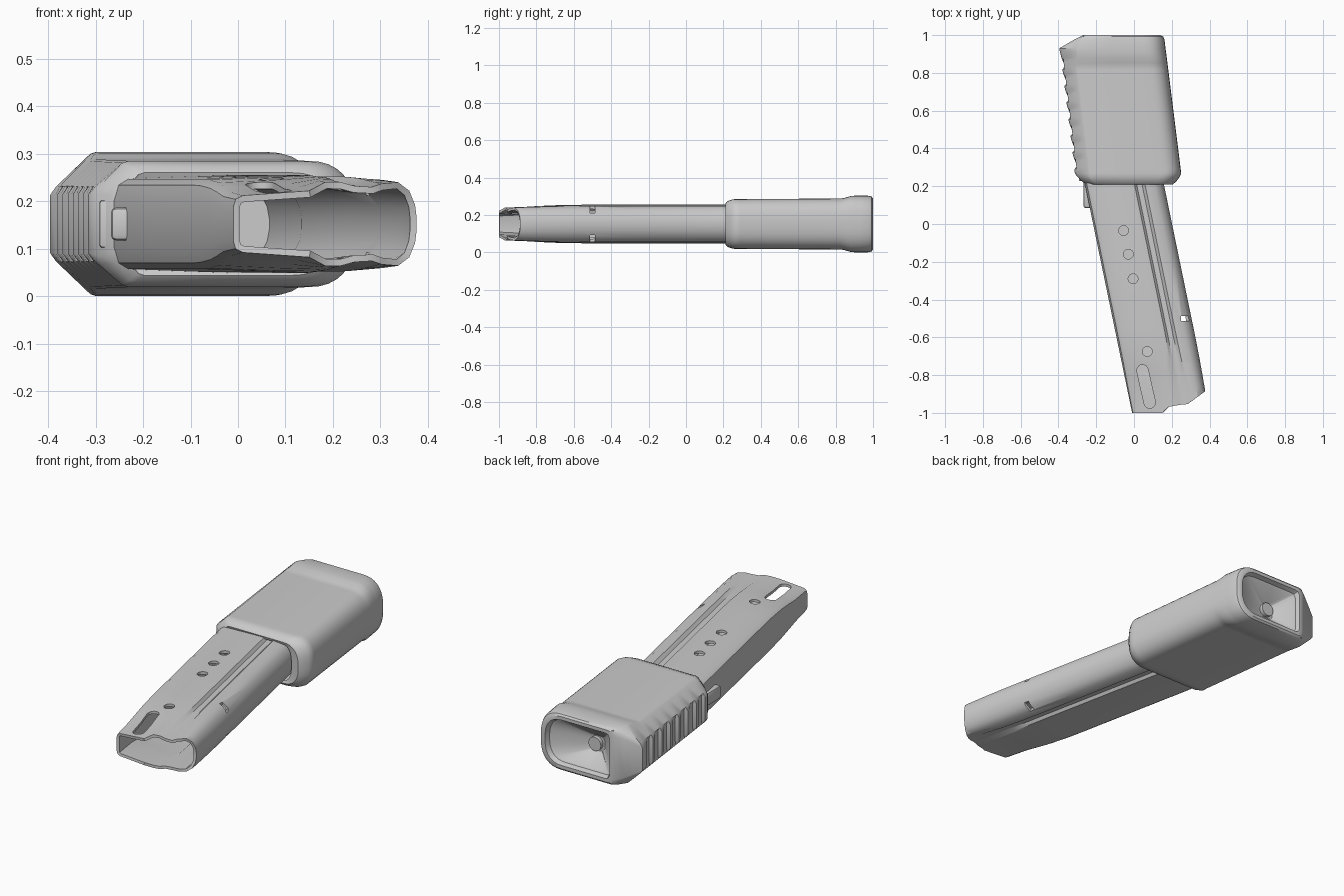
import bpy, bmesh, math
from mathutils import Matrix

if "Cube" in bpy.data.objects:
    bpy.data.objects.remove(bpy.data.objects["Cube"])

ZC = 0.152


def obj_from(bm, name):
    me = bpy.data.meshes.new(name)
    bmesh.ops.recalc_face_normals(bm, faces=bm.faces)
    bm.to_mesh(me)
    bm.free()
    ob = bpy.data.objects.new(name, me)
    bpy.context.collection.objects.link(ob)
    return ob


def loft(name, halves, cap_end=True):
    """Skin rings; each half ring is a list of (x, y, half width), mirrored about z = ZC."""
    bm = bmesh.new()
    rings = []
    for h in halves:
        pts = [(x, y, ZC + w) for x, y, w in h] + [(x, y, ZC - w) for x, y, w in reversed(h)]
        rings.append([bm.verts.new(p) for p in pts])
    for a, b in zip(rings, rings[1:]):
        n = len(a)
        for i in range(n):
            j = (i + 1) % n
            bm.faces.new((a[i], a[j], b[j], b[i]))
    if cap_end:
        bm.faces.new(rings[-1])
    return obj_from(bm, name)


def smooth(ob, angle=35):
    bpy.ops.object.select_all(action='DESELECT')
    ob.select_set(True)
    bpy.context.view_layer.objects.active = ob
    bpy.ops.object.shade_smooth_by_angle(angle=math.radians(angle))


def apply_mods(ob):
    bpy.context.view_layer.objects.active = ob
    for m in list(ob.modifiers):
        bpy.ops.object.modifier_apply(modifier=m.name)


def box(name, x0, x1, y0, y1, z0, z1, bevel=0):
    bm = bmesh.new()
    bmesh.ops.create_cube(bm, size=1)
    bmesh.ops.scale(bm, vec=(x1 - x0, y1 - y0, z1 - z0), verts=bm.verts)
    bmesh.ops.translate(bm, vec=((x0 + x1) / 2, (y0 + y1) / 2, (z0 + z1) / 2), verts=bm.verts)
    if bevel:
        bmesh.ops.bevel(bm, geom=bm.edges[:], offset=bevel, segments=2, affect='EDGES', profile=0.5)
    return obj_from(bm, name)


def capsule(name, x0, y0, x1, y1, r, z0, z1):
    """Upright prism with round ends between two points (a cylinder if they coincide)."""
    bm = bmesh.new()
    a = math.atan2(y1 - y0, x1 - x0)
    vs = []
    for cx, cy, off in ((x1, y1, a - math.pi / 2), (x0, y0, a + math.pi / 2)):
        for i in range(10):
            t = off + math.pi * (i + (0.5 if (x0, y0) == (x1, y1) else 0)) / (10 if (x0, y0) == (x1, y1) else 9)
            vs.append(bm.verts.new((cx + r * math.cos(t), cy + r * math.sin(t), z0)))
    f = bm.faces.new(vs)
    top = bmesh.ops.extrude_face_region(bm, geom=[f])['geom']
    bmesh.ops.translate(bm, vec=(0, 0, z1 - z0),
                        verts=[v for v in top if isinstance(v, bmesh.types.BMVert)])
    return obj_from(bm, name)


# Tube: slanted hollow body with side grooves, narrowing to the lips
BODY = [(0, .05), (.01, .082), (.03, .095), (.16, .1), (.245, .103), (.262, .1), (.274, .086),
        (.302, .086), (.318, .1), (.365, .095), (.395, .075), (.413, .04), (.418, .012)]
LIPS = [(0, .035), (.005, .052), (.02, .06), (.16, .07), (.20, .088), (.235, .088), (.265, .08),
        (.302, .078), (.325, .085), (.365, .088), (.392, .07), (.406, .04), (.41, .012)]


def rear_x(y):
    return -0.01 - 0.2066 * (y + 1) if y < .26 else -0.27 - 0.125 * (y - .26)


def lip_y(u):
    stops = [(0, -1), (.16, -1), (.2, -.968), (.26, -.957), (.3, -.955), (.42, -.88)]
    for (a, ya), (b, yb) in zip(stops, stops[1:]):
        if u <= b:
            return ya + (yb - ya) * (u - a) / (b - a)
    return -.88


def tube_ring(y, k, end=False):
    out = []
    for (u0, w0), (u1, w1) in zip(BODY, LIPS):
        u, w = u0 + (u1 - u0) * k, w0 + (w1 - w0) * k
        yy = lip_y(u) if end else y
        out.append((rear_x(yy) + u, yy, w))
    return out


rings = [tube_ring(-1, 1, True)]
rings += [tube_ring(y, k) for y, k in ((-.87, .8), (-.80, .5), (-.72, .22), (-.62, .05), (-.55, 0),
                                       (-.2, 0), (.26, 0), (.84, 0))]
tube = loft("tube_body", rings)
sol = tube.modifiers.new("wall", 'SOLIDIFY')
sol.thickness = 0.014
sol.offset = -1

# Round witness holes, long slot and catch notches
cutters = [capsule("hole_cutter", x, y, x, y, .026, .19, .32)
           for x, y in ((-.055, -.035), (-.03, -.16), (-.005, -.29), (.07, -.675))]
cutters.append(capsule("slot_cutter", .045, -.775, .083, -.945, .03, .17, .32))
for s in (-1, 1):
    z0, z1 = sorted((ZC + s * .06, ZC + s * .13))
    cutters.append(box("notch_cutter", .25, .305, -.513, -.487, z0, z1))
for c in cutters:
    c.hide_render = True
    m = tube.modifiers.new("cut", 'BOOLEAN')
    m.operation = 'DIFFERENCE'
    m.solver = 'EXACT'
    m.object = c
apply_mods(tube)
for c in cutters:
    bpy.data.objects.remove(c, do_unlink=True)
smooth(tube)


# Base sleeve: chamfered rear, rounded front, flared end and pocket
def sleeve_ring(y, xl, xr, w, flat, cham, rnd, dent=0, wr=None):
    h = [(xl + dent, y, flat * .92), (xl + .012, y, flat + .012 * (w - flat) / max(cham, .012)),
         (xl + cham, y, (wr or w) - .004), (xl + cham + .012, y, w)]
    h.append(((xl + cham + xr - rnd) / 2, y, w))
    for i in range(9):
        t = math.radians(4 + 86 * (8 - i) / 8)
        h.append((xr - rnd + rnd * math.cos(t) ** .85, y, w * math.sin(t) ** .75))
    return h


def side(y):
    return -0.312 - 0.122 * (y - .26), 0.25 - 0.125 * (y - .27)


R = [sleeve_ring(.215, -.25, .162, .094, .05, .03, .05),
     sleeve_ring(.21, -.25, .205, .108, .06, .04, .09),
     sleeve_ring(.222, -.272, .222, .122, .066, .045, .1),
     sleeve_ring(.25, -.30, .242, .132, .07, .055, .105)]
stations = [(.268, 0)]
for i in range(7):
    y0 = .29 + i * .088
    stations += [(y0, 0), (y0 + .012, .016), (y0 + .034, .018), (y0 + .062, .004)]
for y, d in stations:
    xl, xr = side(y)
    t = min(1, max(0, (y - .83) / .06))
    t = t * t * (3 - 2 * t)
    R.append(sleeve_ring(y, xl, xr, .133 + .006 * (y - .27) + .014 * t, .068, .07 + .015 * t, .105, d))
R += [sleeve_ring(.91, -.392, .17, .152, .066, .085, .115),
      sleeve_ring(.93, -.396, .167, .152, .066, .085, .115),
      sleeve_ring(.975, -.318, .162, .151, .11, .035, .12),
      sleeve_ring(.992, -.285, .155, .147, .122, .016, .12),
      sleeve_ring(1.0, -.268, .14, .138, .124, .012, .115),
      sleeve_ring(1.0, -.252, .125, .12, .108, .012, .1),
      sleeve_ring(.975, -.245, .115, .112, .1, .012, .095),
      sleeve_ring(.97, -.235, .105, .102, .09, .012, .09),
      sleeve_ring(.90, -.155, -.065, .04, .025, .015, .04)]
sleeve = loft("base_sleeve", R)
smooth(sleeve, 32)

# Round plug at the bottom of the pocket
bm = bmesh.new()
bmesh.ops.create_cone(bm, cap_ends=True, segments=24, radius1=.036, radius2=.036, depth=.05,
                      matrix=Matrix.Translation((-.11, .895, ZC)) @ Matrix.Rotation(math.pi / 2, 4, 'X'))
smooth(obj_from(bm, "base_plug"))

# Rear catch tab and the small collar behind it
smooth(box("rear_tab", -.268, -.2, .085, .23, ZC - .035, ZC + .035, .012))
smooth(box("rear_collar", -.292, -.22, .228, .255, ZC - .05, ZC + .05, .006))
